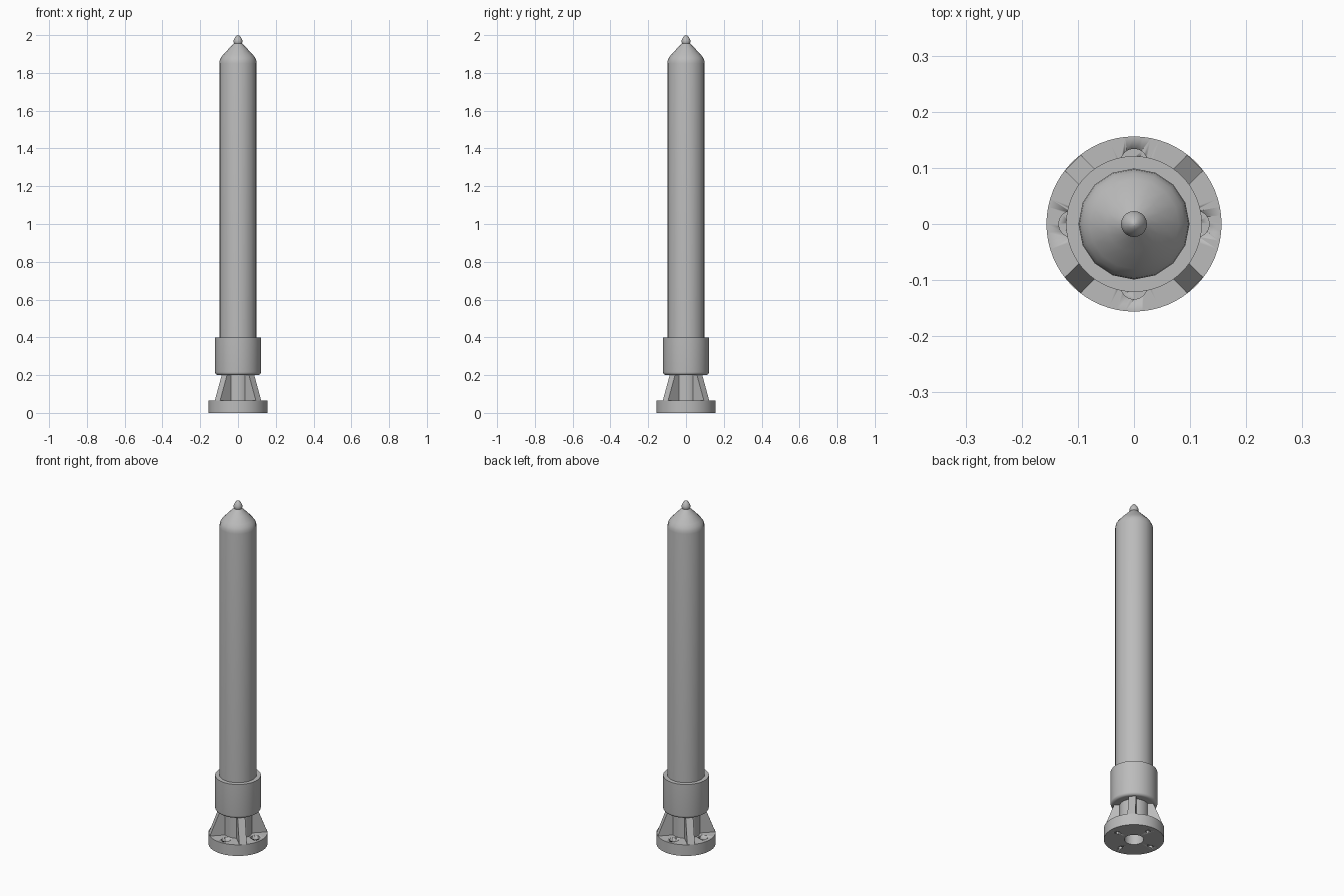
import bpy, bmesh, math
from mathutils import Matrix, Vector

cube = bpy.data.objects.get("Cube")
if cube:
    bpy.data.objects.remove(cube, do_unlink=True)

grey = bpy.data.materials.new("plain_grey")
grey.use_nodes = True
colour = (0.5, 0.5, 0.5, 1)
grey.diffuse_color = colour
grey.node_tree.nodes["Principled BSDF"].inputs["Base Color"].default_value = colour


def finish(name, bm, angle=35):
    bmesh.ops.remove_doubles(bm, verts=bm.verts, dist=1e-5)
    bmesh.ops.recalc_face_normals(bm, faces=bm.faces)
    mesh = bpy.data.meshes.new(name)
    bm.to_mesh(mesh)
    bm.free()
    mesh.materials.append(grey)
    obj = bpy.data.objects.new(name, mesh)
    bpy.context.collection.objects.link(obj)
    bpy.ops.object.select_all(action="DESELECT")
    obj.select_set(True)
    bpy.context.view_layer.objects.active = obj
    bpy.ops.object.shade_smooth_by_angle(angle=math.radians(angle))
    return obj


def lathe(name, profile, sides=64, closed=False):
    """Spin a (radius, height) profile around z."""
    bm = bmesh.new()
    verts = [bm.verts.new((r, 0, z)) for r, z in profile]
    pairs = list(zip(verts, verts[1:]))
    if closed:
        pairs.append((verts[-1], verts[0]))
    edges = [bm.edges.new(p) for p in pairs]
    bmesh.ops.spin(bm, geom=verts + edges, cent=(0, 0, 0), axis=(0, 0, 1),
                   angle=math.tau, steps=sides, use_duplicate=False)
    return finish(name, bm)


def ring_of_cylinders(name, offset, radius, low, high):
    bm = bmesh.new()
    for i in range(4):
        a = i * math.pi / 2
        centre = Vector((offset * math.cos(a), offset * math.sin(a), (low + high) / 2))
        bmesh.ops.create_cone(bm, cap_ends=True, segments=32, radius1=radius,
                              radius2=radius, depth=high - low,
                              matrix=Matrix.Translation(centre))
    return finish(name, bm)


# Base flange with centre bore and four counterbored bolt holes
BASE, R = 0.065, 0.156
flange = lathe("base_flange", [(0.05, 0), (R, 0), (R, BASE), (0.05, BASE)], closed=True)
for cutter in (ring_of_cylinders("counterbore_cutter", 0.11, 0.024, 0.03, 0.1),
               ring_of_cylinders("bolt_hole_cutter", 0.11, 0.011, -0.03, 0.05)):
    mod = flange.modifiers.new("holes", "BOOLEAN")
    mod.object, mod.operation, mod.solver = cutter, "DIFFERENCE", "EXACT"
    bpy.context.view_layer.objects.active = flange
    bpy.ops.object.modifier_apply(modifier=mod.name)
    bpy.data.objects.remove(cutter, do_unlink=True)

# Hollow neck between flange and collar
lathe("neck_pipe", [(0.05, BASE), (0.075, BASE), (0.075, 0.21), (0.05, 0.21)], closed=True)

# Four tapered ribs on the diagonals
bm = bmesh.new()
outline = [(0.06, BASE), (R - 0.002, BASE), (0.1, 0.205), (0.06, 0.205)]
for i in range(4):
    turn = Matrix.Rotation(math.pi / 4 + i * math.pi / 2, 4, "Z")
    face = bm.faces.new([bm.verts.new(turn @ Vector((r, -0.02, z))) for r, z in outline])
    made = bmesh.ops.extrude_face_region(bm, geom=[face])["geom"]
    bmesh.ops.translate(bm, vec=turn.to_3x3() @ Vector((0, 0.04, 0)),
                        verts=[g for g in made if isinstance(g, bmesh.types.BMVert)])
finish("support_ribs", bm)

# Collar with rounded lower edge
fillet = [(0.105 + 0.016 * math.sin(t * math.pi / 12), 0.216 - 0.016 * math.cos(t * math.pi / 12))
          for t in range(7)]
lathe("collar", [(0, 0.2)] + fillet + [(0.121, 0.4), (0, 0.4)])

# Long faceted tube with rounded shoulder and conical top
lathe("main_tube", [(0, 0.39), (0.099, 0.39), (0.099, 1.85), (0.097, 1.866),
                    (0.091, 1.88), (0.08, 1.895), (0.05, 1.927),
                    (0.028, 1.949), (0.02, 1.957), (0, 1.957)], sides=16)

# Pointed bead on the tip
lathe("tip_bead", [(0, 1.95), (0.019, 1.953), (0.023, 1.962), (0.023, 1.972),
                   (0.018, 1.984), (0.01, 1.995), (0.004, 1.999), (0, 2)], sides=32)
